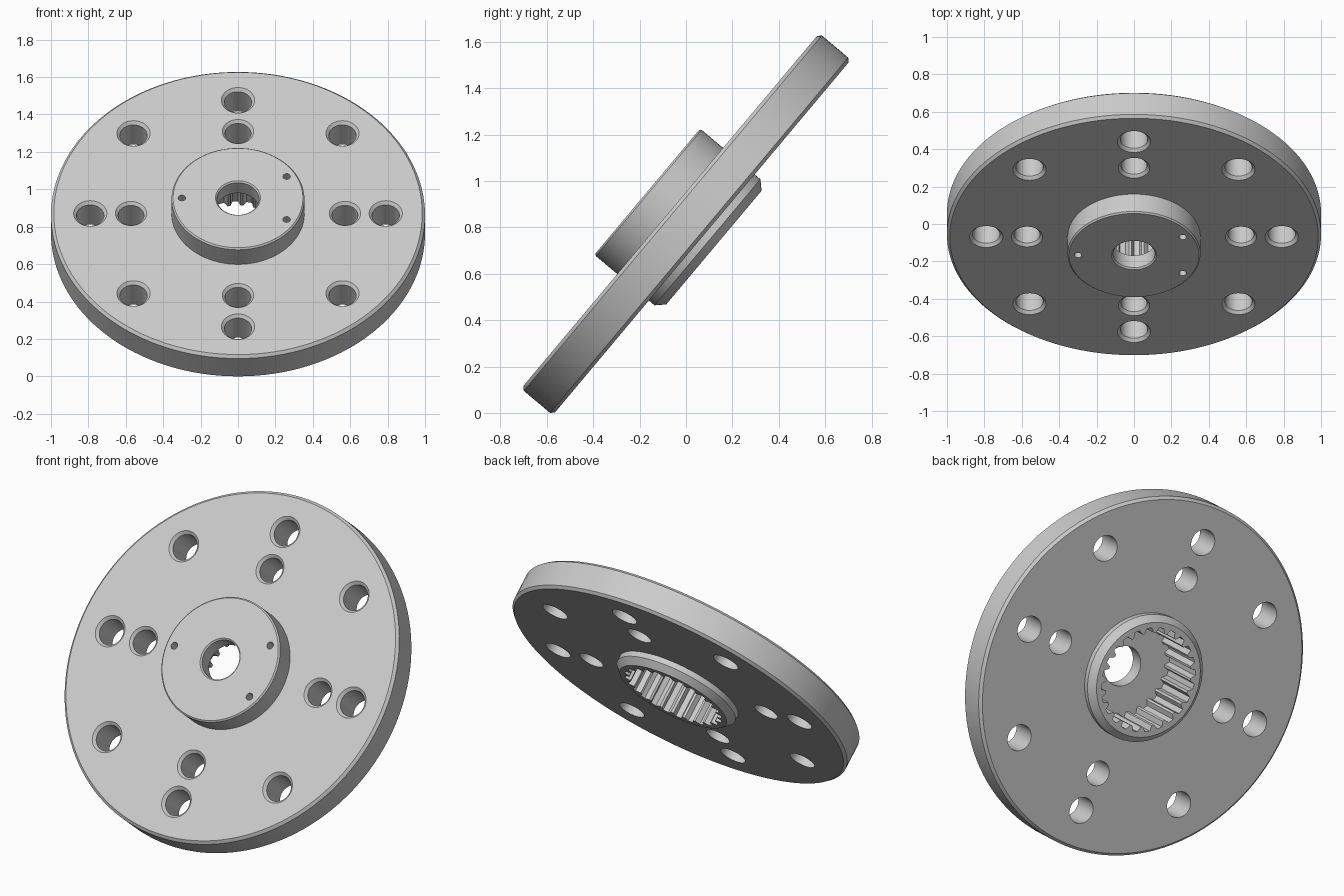
import bpy, bmesh
from math import sin, cos, pi, radians
from mathutils import Matrix

cube = bpy.data.objects.get("Cube")
if cube:
    bpy.data.objects.remove(cube, do_unlink=True)

FRONT, BACK = 0.089, -0.089       # plate faces along its own axis
BOSS, HUB, FLOOR = 0.218, -0.157, 0.125
TILT = radians(50)


def lathe(bm, profile, steps, centre=(0, 0), closed=False):
    """Turn (radius, height) points about an upright axis."""
    rings = [[bm.verts.new((centre[0] + r * cos(2 * pi * i / steps),
                            centre[1] + r * sin(2 * pi * i / steps), h))
              for i in range(steps)] for r, h in profile]
    pairs = list(zip(rings, rings[1:]))
    if closed:
        pairs.append((rings[-1], rings[0]))
    else:
        bm.faces.new(rings[0])
        bm.faces.new(rings[-1])
    for a, b in pairs:
        for i in range(steps):
            j = (i + 1) % steps
            bm.faces.new((a[i], a[j], b[j], b[i]))


def finish(bm, name):
    bmesh.ops.recalc_face_normals(bm, faces=bm.faces)
    mesh = bpy.data.meshes.new(name)
    bm.to_mesh(mesh)
    bm.free()
    obj = bpy.data.objects.new(name, mesh)
    bpy.context.collection.objects.link(obj)
    return obj


def hole(bm, radius, rim, angle, distance):
    """Through hole with a bevelled front rim."""
    bevel = rim - radius
    lathe(bm, [(radius, BACK - 0.1), (radius, FRONT - bevel),
               (rim, FRONT), (rim, FRONT + 0.05)], 40,
          (distance * cos(angle), distance * sin(angle)))


# Turned body: plate, front boss, rear hub and centre hole
c = 0.015
bm = bmesh.new()
lathe(bm, [(0.112, HUB), (0.32, HUB), (0.355, HUB + 0.036), (0.355, BACK),
           (1 - c, BACK), (1, BACK + c), (1, FRONT - c), (1 - c, FRONT),
           (0.355, FRONT), (0.355, BOSS - 0.008), (0.347, BOSS),
           (0.12, BOSS), (0.112, BOSS - 0.008)], 128, closed=True)
flange = finish(bm, "flange")

# Bolt holes and small blind pin holes
bm = bmesh.new()
for k in range(8):
    hole(bm, 0.073, 0.089, k * pi / 4, 0.79)
for k in range(4):
    hole(bm, 0.069, 0.084, k * pi / 2, 0.572)
for angle in (pi, pi / 6, -pi / 6):
    lathe(bm, [(0.02, BOSS - 0.06), (0.02, BOSS + 0.05)], 20,
          (0.3 * cos(angle), 0.3 * sin(angle)))
holes = finish(bm, "hole_cutter")

# Toothed socket opening at the rear
teeth, root, tip = 24, 0.29, 0.262
bm = bmesh.new()
outline = []
for k in range(teeth):
    for share, r in ((0, root), (0.4, root), (0.6, tip), (0.8, tip)):
        a = 2 * pi * (k + share) / teeth
        outline.append(bm.verts.new((r * cos(a), r * sin(a), HUB - 0.1)))
base = bm.faces.new(outline)
top = bmesh.ops.extrude_face_region(bm, geom=[base])
bmesh.ops.translate(bm, vec=(0, 0, FLOOR - HUB + 0.1),
                    verts=[v for v in top["geom"] if isinstance(v, bmesh.types.BMVert)])
socket = finish(bm, "socket_cutter")

# Cut, then bake the result and drop the cutters
for cutter in (holes, socket):
    cutter.hide_render = True
    mod = flange.modifiers.new(cutter.name, 'BOOLEAN')
    mod.operation = 'DIFFERENCE'
    mod.solver = 'EXACT'
    mod.object = cutter
graph = bpy.context.evaluated_depsgraph_get()
flange_mesh = bpy.data.meshes.new_from_object(flange.evaluated_get(graph))
flange.modifiers.clear()
flange.data = flange_mesh
for cutter in (holes, socket):
    bpy.data.objects.remove(cutter, do_unlink=True)

# Tilt the plate and stand it on the ground
flange.data.transform(Matrix.Rotation(TILT, 4, 'X'))
low = min(v.co.z for v in flange.data.vertices)
flange.data.transform(Matrix.Translation((0, 0, -low)))

# Single grey metal colour
grey = bpy.data.materials.new("light_grey")
grey.use_nodes = True
colour = (0.6, 0.6, 0.6, 1)
grey.diffuse_color = colour
grey.node_tree.nodes["Principled BSDF"].inputs["Base Color"].default_value = colour
flange.data.materials.clear()
flange.data.materials.append(grey)

bpy.ops.object.select_all(action='DESELECT')
flange.select_set(True)
bpy.context.view_layer.objects.active = flange
bpy.ops.object.shade_smooth_by_angle(angle=radians(30))
